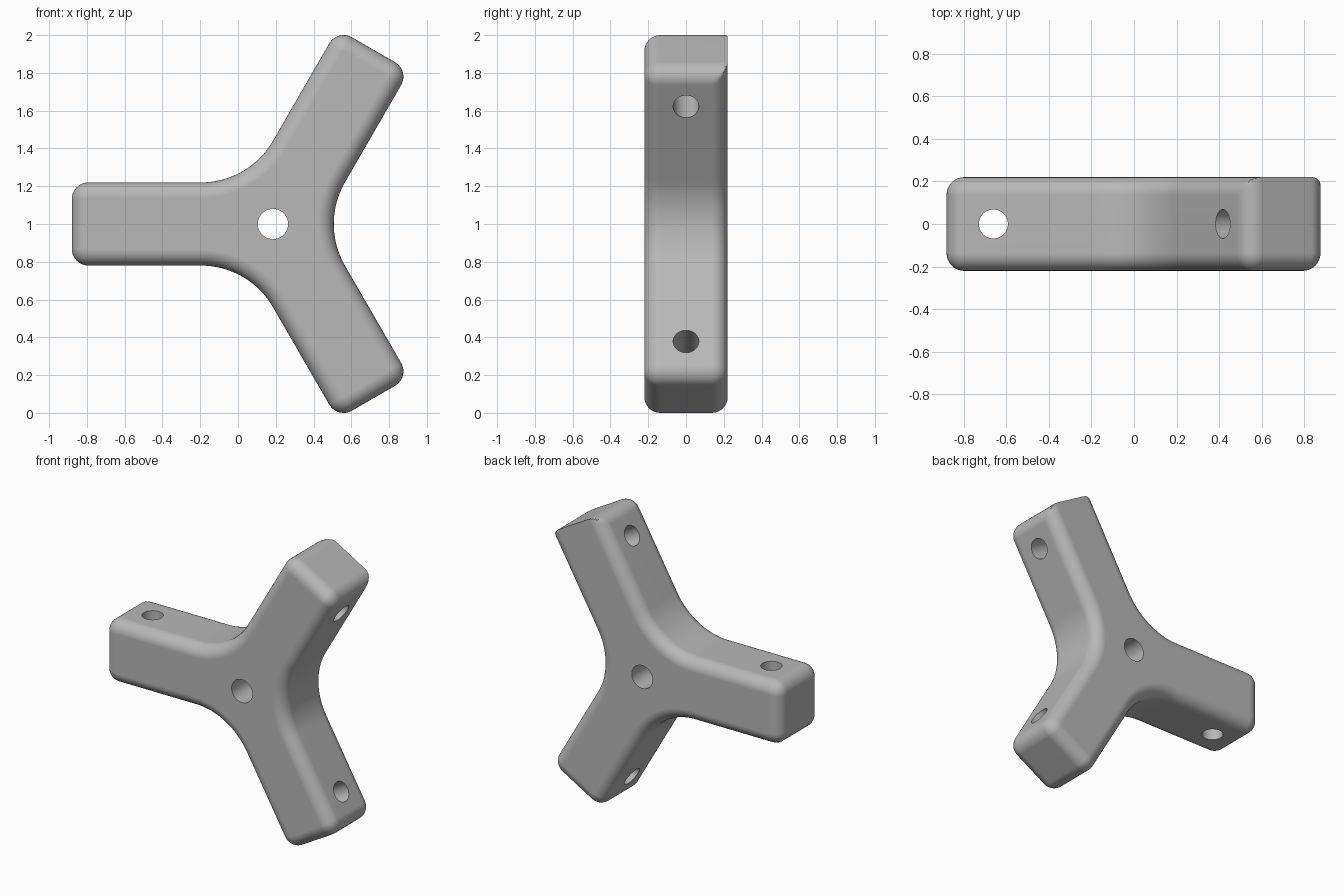
import bpy, bmesh
from math import sin, cos, pi, radians
from mathutils import Matrix, Vector

if "Cube" in bpy.data.objects:
    bpy.data.objects.remove(bpy.data.objects["Cube"], do_unlink=True)

CX, CZ = 0.185, 1.0          # hub centre
HALF, LENGTH = 0.22, 1.065   # half width and depth of an arm, its length
CORNER, FILLET, HUB = 0.088, 0.083, 0.44
ARMS = [radians(a) for a in (60, 180, 300)]
STEPS = 8

grey = bpy.data.materials.new("grey")
grey.use_nodes = True
COLOUR = (0.48, 0.48, 0.48, 1)
grey.diffuse_color = COLOUR
grey.node_tree.nodes["Principled BSDF"].inputs["Base Color"].default_value = COLOUR


def outline(inset, square_end):
    """Three-armed outline moved inwards; square_end keeps the first arm's tip full."""
    points = []
    for i, a in enumerate(ARMS):
        full = square_end and i == 0
        r = CORNER if full else CORNER - inset
        # two rounded corners at the tip
        for side, start in ((-1, -pi / 2), (1, 0)):
            for k in range(STEPS + 1):
                t = start + k / STEPS * pi / 2
                u = LENGTH - CORNER + r * cos(t)
                v = side * (HALF - CORNER) + r * sin(t)
                if full:
                    v = max(inset - HALF, min(HALF - inset, v))
                points.append((u * cos(a) - v * sin(a), u * sin(a) + v * cos(a)))
        # concave sweep to the next arm
        dist = (HALF + HUB) / sin(pi / 3)
        bx, bz = dist * cos(a + pi / 3), dist * sin(a + pi / 3)
        for k in range(2 * STEPS + 1):
            t = a + 3 * pi / 2 - k / (2 * STEPS) * pi / 3
            points.append((bx + (HUB + inset) * cos(t), bz + (HUB + inset) * sin(t)))
    return [(CX + x, CZ + z) for x, z in points]


# Body: stacked outlines form the rounded rims
layers = []
for k in range(STEPS + 1):
    t = k / STEPS * pi / 2
    layers.append((HALF - FILLET + FILLET * cos(t), FILLET * (1 - sin(t))))
stack = [(-y, d, False) for y, d in layers] + [(y, d, True) for y, d in reversed(layers)]

bm = bmesh.new()
rings = [[bm.verts.new((x, y, z)) for x, z in outline(d, sq)] for y, d, sq in stack]
for lower, upper in zip(rings, rings[1:]):
    for i in range(len(lower)):
        j = (i + 1) % len(lower)
        bm.faces.new((lower[i], lower[j], upper[j], upper[i]))
bm.faces.new(rings[0])
bm.faces.new(rings[-1])
bmesh.ops.recalc_face_normals(bm, faces=bm.faces)
mesh = bpy.data.meshes.new("three_arm_body")
bm.to_mesh(mesh)
bm.free()
mesh.materials.append(grey)
body = bpy.data.objects.new("three_arm_body", mesh)
bpy.context.collection.objects.link(body)
bpy.context.view_layer.objects.active = body
body.select_set(True)


def drill(name, centre, axis, radius):
    """Cut a round through-hole in the body."""
    cut = bmesh.new()
    turn = Vector((0, 0, 1)).rotation_difference(Vector(axis)).to_matrix().to_4x4()
    bmesh.ops.create_cone(cut, cap_ends=True, segments=48, radius1=radius, radius2=radius,
                          depth=0.7, matrix=Matrix.Translation(centre) @ turn)
    cutter_mesh = bpy.data.meshes.new(name)
    cut.to_mesh(cutter_mesh)
    cut.free()
    cutter_mesh.materials.append(grey)
    cutter = bpy.data.objects.new(name, cutter_mesh)
    bpy.context.collection.objects.link(cutter)
    cutter.hide_render = True
    mod = body.modifiers.new(name, "BOOLEAN")
    mod.operation = "DIFFERENCE"
    mod.solver = "EXACT"
    mod.object = cutter
    bpy.ops.object.modifier_apply(modifier=mod.name)
    bpy.data.objects.remove(cutter, do_unlink=True)


# Hub hole and one cross hole near each tip
drill("hub_hole", (CX, 0, CZ), (0, 1, 0), 0.08)
for a in ARMS:
    drill("arm_hole", (CX + 0.845 * cos(a), 0, CZ + 0.845 * sin(a)), (-sin(a), 0, cos(a)), 0.068)

bpy.ops.object.shade_smooth_by_angle(angle=radians(30))
weighted = body.modifiers.new("even_shading", "WEIGHTED_NORMAL")
weighted.keep_sharp = True
